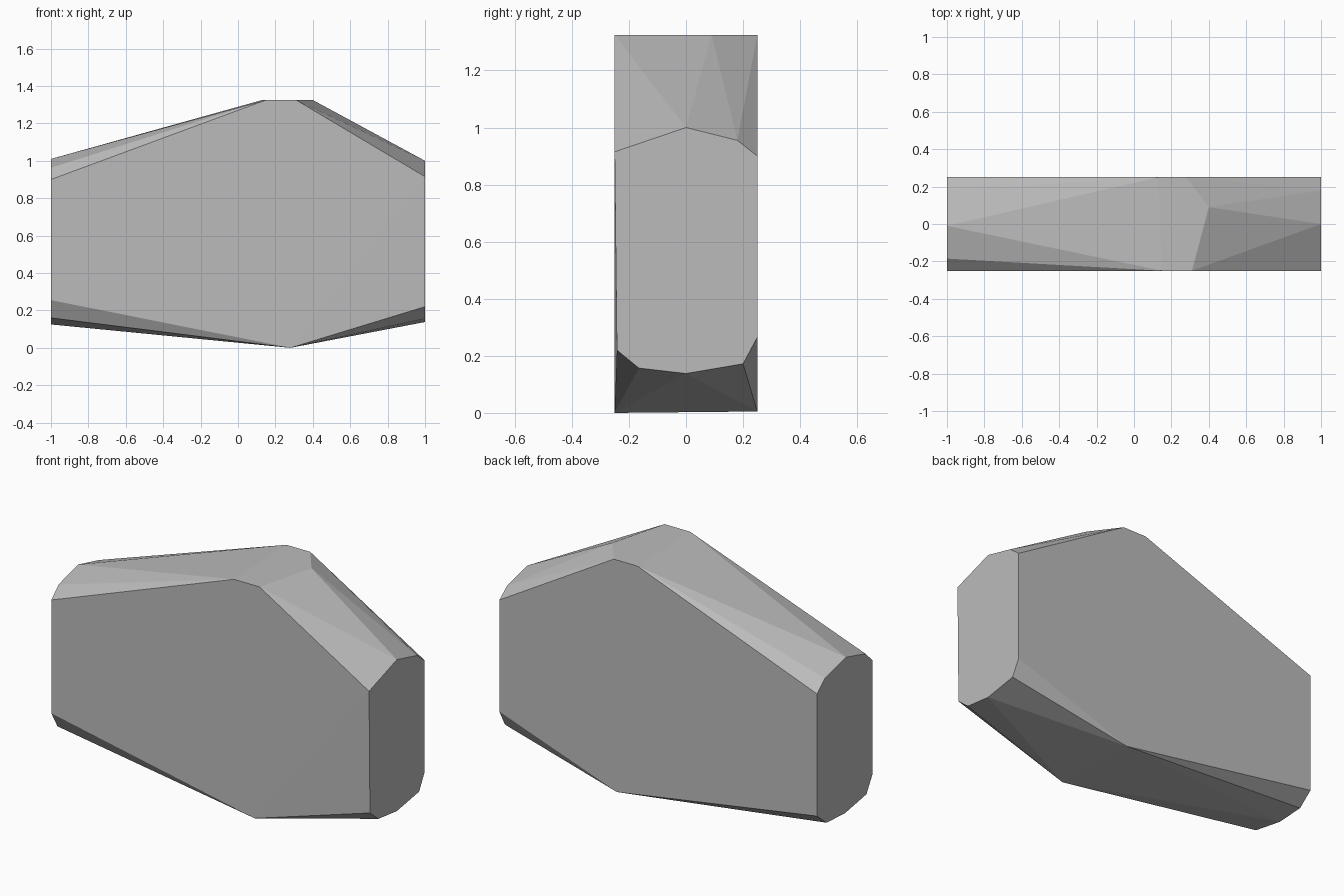
import bpy
import bmesh

cube = bpy.data.objects.get("Cube")
if cube:
    bpy.data.objects.remove(cube, do_unlink=True)

# Flat grey stone colour
grey = bpy.data.materials.new("stone_grey")
grey.use_nodes = True
colour = (0.5, 0.5, 0.5, 1)
grey.diffuse_color = colour
grey.node_tree.nodes["Principled BSDF"].inputs["Base Color"].default_value = colour

# End outlines as (y, z), crown outline as (x, y), keel ends as (x, y, z)
right_end = [(-0.25, 0.915), (0, 1.0), (0.18, 0.955), (0.25, 0.9),
             (0.25, 0.265), (0.2, 0.172), (0, 0.138), (-0.165, 0.157), (-0.242, 0.22)]
left_end = [(-0.25, 0.9), (-0.185, 0.963), (-0.01, 1.01), (0.18, 0.963), (0.25, 0.9),
            (0.25, 0.205), (0.165, 0.135), (0, 0.125), (-0.195, 0.16), (-0.25, 0.255)]
crown = [(0.15, -0.25), (0.31, -0.25), (0.4, 0.09), (0.28, 0.25), (0.13, 0.25)]
keel = [(0.28, -0.25, 0), (0.26, 0.25, 0.005)]

points = [(1, y, z) for y, z in right_end]
points += [(-1, y, z) for y, z in left_end]
points += [(x, y, 1.325) for x, y in crown]
points += keel

# Faceted stone: the convex skin around the outlines
bm = bmesh.new()
for p in points:
    bm.verts.new(p)
result = bmesh.ops.convex_hull(bm, input=bm.verts)
loose = {e for e in result["geom_interior"] + result["geom_unused"]
         if isinstance(e, bmesh.types.BMVert)}
bmesh.ops.delete(bm, geom=list(loose), context="VERTS")
bmesh.ops.dissolve_limit(bm, angle_limit=0.01, verts=bm.verts, edges=bm.edges)
bmesh.ops.recalc_face_normals(bm, faces=bm.faces)

mesh = bpy.data.meshes.new("stone")
bm.to_mesh(mesh)
bm.free()
mesh.materials.append(grey)
stone = bpy.data.objects.new("stone", mesh)
bpy.context.collection.objects.link(stone)
